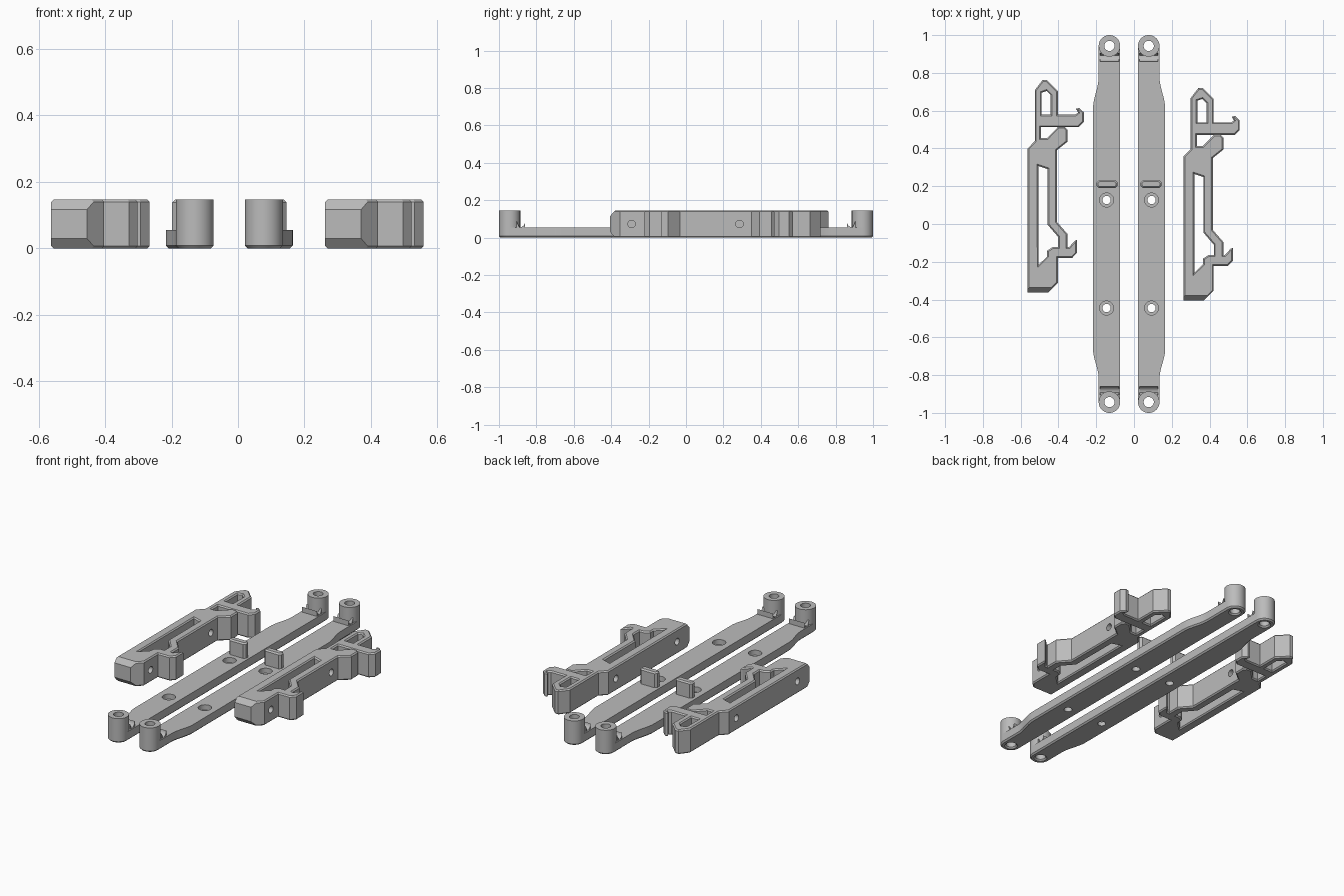
import bpy, bmesh, math
from mathutils import Vector

if "Cube" in bpy.data.objects:
    bpy.data.objects.remove(bpy.data.objects["Cube"])

grey = bpy.data.materials.new("plain grey")
grey.diffuse_color = (0.5, 0.5, 0.5, 1)
grey.use_nodes = True
grey.node_tree.nodes["Principled BSDF"].inputs["Base Color"].default_value = grey.diffuse_color
MIRROR = -0.052          # the two straps mirror about x = MIRROR / 2
TOP = 0.146              # height of clips and bosses


def finish(bm, name):
    bmesh.ops.recalc_face_normals(bm, faces=bm.faces)
    me = bpy.data.meshes.new(name)
    bm.to_mesh(me)
    bm.free()
    me.materials.append(grey)
    ob = bpy.data.objects.new(name, me)
    bpy.context.collection.objects.link(ob)
    return ob


def circle(x, y, r, n=40):
    return [(x + r * math.cos(2 * math.pi * i / n), y + r * math.sin(2 * math.pi * i / n))
            for i in range(n)]


def oriented(loop, ccw):
    pts = [Vector(p) for p in loop]
    area = sum(a.cross(b) for a, b in zip(pts, pts[1:] + pts[:1]))
    return pts if (area > 0) == ccw else pts[::-1]


def inset(pts, d):
    out = []
    for i, p in enumerate(pts):
        a = (p - pts[i - 1]).normalized()
        b = (pts[(i + 1) % len(pts)] - p).normalized()
        n1, n2 = Vector((-a.y, a.x)), Vector((-b.y, b.x))
        out.append(p + (n1 + n2) * d / max(1 + n1.dot(n2), 0.35))
    return out


def plate(outer, holes, z0, z1, low, high):
    """Outline with holes, raised from z0 to z1, rims chamfered by low and high."""
    bm = bmesh.new()
    caps = ([], [])
    for k, loop in enumerate([outer] + holes):
        pts = oriented(loop, k == 0)
        levels = [(pts, z0 + low), (pts, z1 - high)]
        if low:
            levels.insert(0, (inset(pts, low), z0))
        if high:
            levels.append((inset(pts, high), z1))
        rings = [[bm.verts.new((p.x, p.y, z)) for p in ps] for ps, z in levels]
        n = len(pts)
        for r, s in zip(rings, rings[1:]):
            for i in range(n):
                j = (i + 1) % n
                bm.faces.new((r[i], r[j], s[j], s[i]))
        for cap, ring in zip(caps, (rings[0], rings[-1])):
            cap += [bm.edges.get((ring[i - 1], ring[i])) for i in range(n)]
    for cap in caps:
        bmesh.ops.triangle_fill(bm, edges=cap, use_beauty=True, normal=(0, 0, 1))
    return bm


def drill(ob, centre, r, length, axis):
    """Cut a round hole along x or z."""
    bpy.ops.mesh.primitive_cylinder_add(
        vertices=32, radius=r, depth=length, location=centre,
        rotation=(0, math.pi / 2, 0) if axis == 'X' else (0, 0, 0))
    cutter = bpy.context.object
    mod = ob.modifiers.new("hole", 'BOOLEAN')
    mod.operation, mod.solver, mod.object = 'DIFFERENCE', 'EXACT', cutter
    bpy.context.view_layer.objects.active = ob
    bpy.ops.object.modifier_apply(modifier=mod.name)
    bpy.data.objects.remove(cutter, do_unlink=True)


# ---- long straps with raised ends ----
CX, END, R = -0.13, 0.943, 0.057


def strap_outline():
    pts = [(CX + R * math.cos(t), END + R * math.sin(t))
           for t in (math.pi * i / 20 for i in range(21))]

    def ease(y0, y1, x0, x1):
        return [(x0 + (x1 - x0) * (0.5 - 0.5 * math.cos(math.pi * i / 10)),
                 y0 + (y1 - y0) * i / 10) for i in range(11)]
    pts += ease(0.78, 0.61, CX - R, -0.217) + ease(-0.66, -0.82, -0.217, CX - R)
    pts += [(CX + R * math.cos(t), -END + R * math.sin(t))
            for t in (math.pi + math.pi * i / 20 for i in range(21))]
    return pts


for side in ("left", "right"):
    def fx(x):
        return x if side == "left" else MIRROR - x

    def flip(loop):
        return [(fx(x), y) for x, y in loop]

    end_holes = [flip(circle(CX, s * END, 0.027)) for s in (1, -1)]
    strap = finish(plate(flip(strap_outline()), end_holes, 0, 0.055, 0.008, 0), side + "_strap")
    for y in (0.127, -0.445):
        drill(strap, (fx(-0.145), y, 0.05), 0.037, 0.05, 'Z')
        drill(strap, (fx(-0.145), y, 0.02), 0.022, 0.1, 'Z')

    for s, tag in ((1, "back"), (-1, "front")):
        # boss around the end hole
        finish(plate(flip(circle(CX, s * END, R)), [flip(circle(CX, s * END, 0.027))],
                     0.01, TOP, 0, 0), f"{side}_{tag}_boss")
        # concave fillet between boss and strap
        prof = [(0.905, 0.05), (0.905, 0.086)]
        prof += [(0.86 + 0.031 * (1 - math.sin(t)), 0.086 - 0.031 * math.cos(t))
                 for t in (math.pi / 2 * i / 6 for i in range(7))][::1]
        prof = prof[:2] + sorted(prof[2:], key=lambda p: -p[0]) + [(0.86, 0.05)]
        bm = bmesh.new()
        ends = [[bm.verts.new((fx(x), s * y, z)) for y, z in prof]
                for x in (CX - 0.05, CX + 0.05)]
        for e in ends:
            bm.faces.new(e)
        for i in range(len(prof)):
            bm.faces.new((ends[0][i - 1], ends[0][i], ends[1][i], ends[1][i - 1]))
        finish(bm, f"{side}_{tag}_fillet")

    # upright stop tab
    x0, x1, y0, y1, c = -0.198, -0.087, 0.19, 0.232, 0.012
    tab = [(x0 + c, y0), (x1 - c, y0), (x1, y0 + c), (x1, y1 - c),
           (x1 - c, y1), (x0 + c, y1), (x0, y1 - c), (x0, y0 + c)]
    finish(plate(flip(tab), [], 0.04, TOP, 0, 0.008), side + "_stop_tab")

# ---- spring clips ----
FRONT = -0.363
CLIP = [(-0.563, FRONT), (-0.455, FRONT), (-0.403, -0.311), (-0.403, -0.18),
        (-0.328, -0.18), (-0.302, -0.153), (-0.302, -0.085), (-0.313, -0.088),
        (-0.343, -0.122), (-0.352, -0.122), (-0.352, -0.053), (-0.408, 0.011),
        (-0.408, 0.391), (-0.352, 0.436), (-0.352, 0.499), (-0.368, 0.516),
        (-0.4, 0.516), (-0.46, 0.455), (-0.492, 0.455), (-0.492, 0.513),
        (-0.293, 0.513), (-0.266, 0.54), (-0.266, 0.592), (-0.29, 0.614),
        (-0.308, 0.611), (-0.296, 0.59), (-0.31, 0.58), (-0.403, 0.58),
        (-0.403, 0.704), (-0.462, 0.762), (-0.484, 0.762), (-0.525, 0.709),
        (-0.525, 0.439), (-0.563, 0.4)]
LOOP_HOLE = [(-0.489, 0.58), (-0.441, 0.58), (-0.441, 0.682), (-0.463, 0.704), (-0.489, 0.695)]
BODY_HOLE = [(-0.506, 0.307), (-0.458, 0.291), (-0.458, -0.003), (-0.402, -0.068),
             (-0.402, -0.122), (-0.43, -0.122), (-0.46, -0.142), (-0.46, -0.172),
             (-0.506, -0.217)]

for side, dx, dy in (("left", 0, 0), ("right", 0.825, -0.042)):
    def move(loop):
        return [(x + dx, y + dy) for x, y in loop]

    bm = plate(move(CLIP), [move(LOOP_HOLE), move(BODY_HOLE)], 0, TOP, 0.007, 0.007)
    # sloped front end, above and below
    for z, up in ((TOP, 1), (0, -1)):
        cut = bmesh.ops.bisect_plane(
            bm, geom=bm.verts[:] + bm.edges[:] + bm.faces[:], dist=1e-5,
            plane_co=(0, FRONT + dy + 0.026, z), plane_no=(0, -0.03, up * 0.026),
            clear_outer=True)
        rim = [e for e in cut["geom_cut"] if isinstance(e, bmesh.types.BMEdge) and e.is_boundary]
        bmesh.ops.edgeloop_fill(bm, edges=rim)
    clip = finish(bm, side + "_clip")
    # cross holes through the body
    for y in (-0.249, 0.328):
        drill(clip, (-0.48 + dx, y + dy, 0.073), 0.02, 0.4, 'X')

# smooth the round walls, keep corners crisp
for ob in bpy.context.scene.objects:
    ob.select_set(True)
    bpy.context.view_layer.objects.active = ob
bpy.ops.object.shade_smooth_by_angle(angle=math.radians(25))
